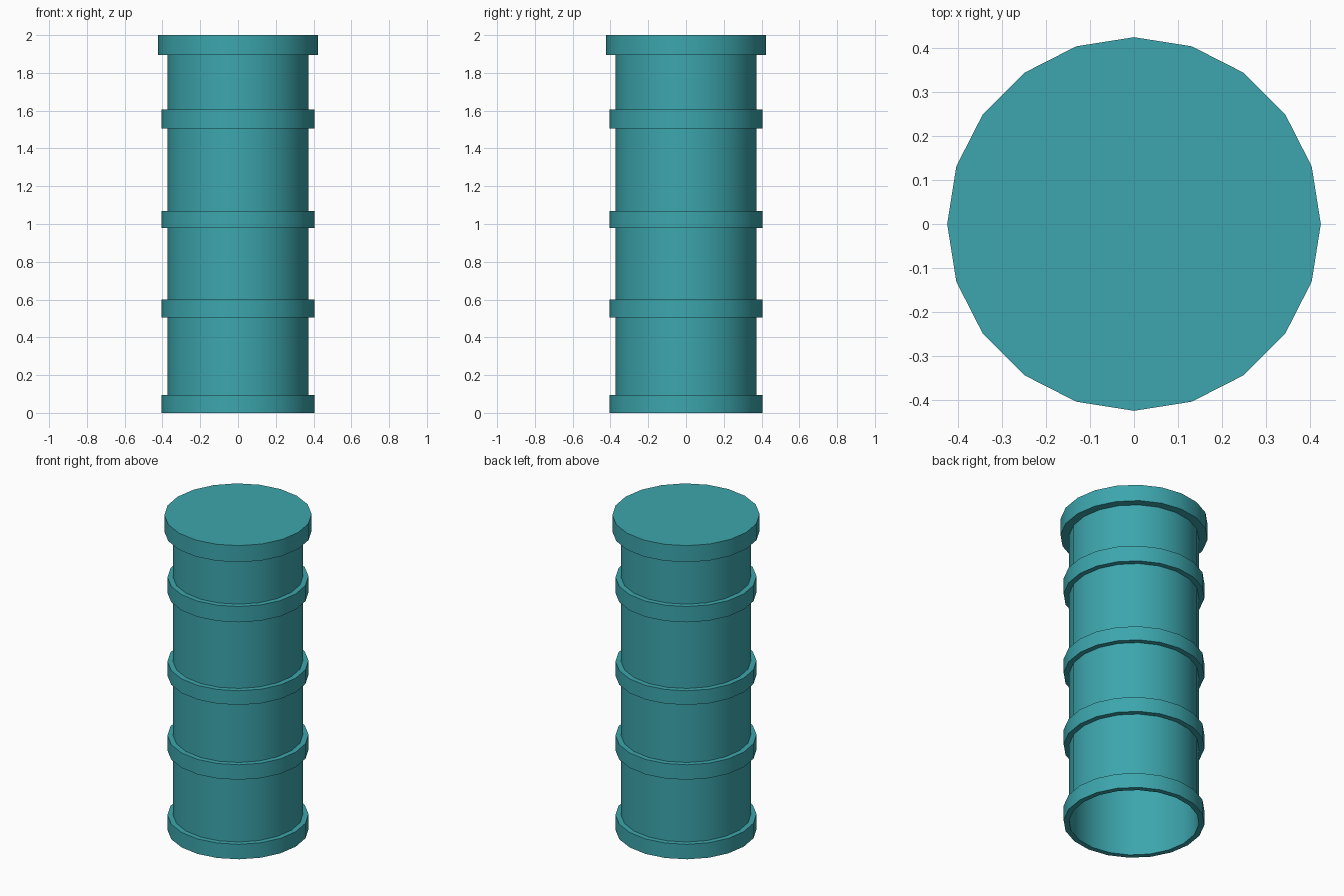
import bpy, bmesh, math

if "Cube" in bpy.data.objects:
    bpy.data.objects.remove(bpy.data.objects["Cube"])

SIDES = 20
teal = bpy.data.materials.new("teal")
teal.diffuse_color = (0.045, 0.381, 0.418, 1.0)
teal.use_nodes = True
teal.node_tree.nodes["Principled BSDF"].inputs["Base Color"].default_value = teal.diffuse_color


def lathe(name, profile, closed=False, cap_top=False):
    """Spin an (radius, z) profile around z in SIDES steps."""
    bm = bmesh.new()
    rings = []
    for r, z in profile:
        rings.append([bm.verts.new((r * math.cos(2 * math.pi * i / SIDES),
                                    r * math.sin(2 * math.pi * i / SIDES), z))
                      for i in range(SIDES)])
    pairs = list(zip(rings, rings[1:]))
    if closed:
        pairs.append((rings[-1], rings[0]))
    for a, b in pairs:
        for i in range(SIDES):
            j = (i + 1) % SIDES
            bm.faces.new((a[i], a[j], b[j], b[i]))
    if cap_top:
        bm.faces.new(rings[-1])
    mesh = bpy.data.meshes.new(name)
    bm.to_mesh(mesh)
    bm.free()
    obj = bpy.data.objects.new(name, mesh)
    bpy.context.collection.objects.link(obj)
    mesh.materials.append(teal)
    bpy.ops.object.select_all(action='DESELECT')
    obj.select_set(True)
    bpy.context.view_layer.objects.active = obj
    bpy.ops.object.shade_smooth_by_angle(angle=math.radians(30))
    return obj


BODY_R, BAND_R, LID_R = 0.374, 0.406, 0.424

# Hollow body, open at the bottom
lathe("body", [(BODY_R, 0.05), (BODY_R, 1.90)])

# Open bottom rim with an inner wall
lathe("bottom_rim", [(BODY_R, 0.0), (BAND_R, 0.0), (BAND_R, 0.095),
                     (BODY_R, 0.095), (BODY_R, 0.05)], closed=True)

# Raised bands around the body
for name, z0, z1 in (("lower_band", 0.505, 0.60),
                     ("middle_band", 0.98, 1.07),
                     ("upper_band", 1.505, 1.605)):
    lathe(name, [(BODY_R, z0), (BAND_R, z0), (BAND_R, z1), (BODY_R, z1)])

# Wider closed lid
lathe("lid", [(BODY_R, 1.895), (LID_R, 1.895), (LID_R, 2.0)], cap_top=True)
